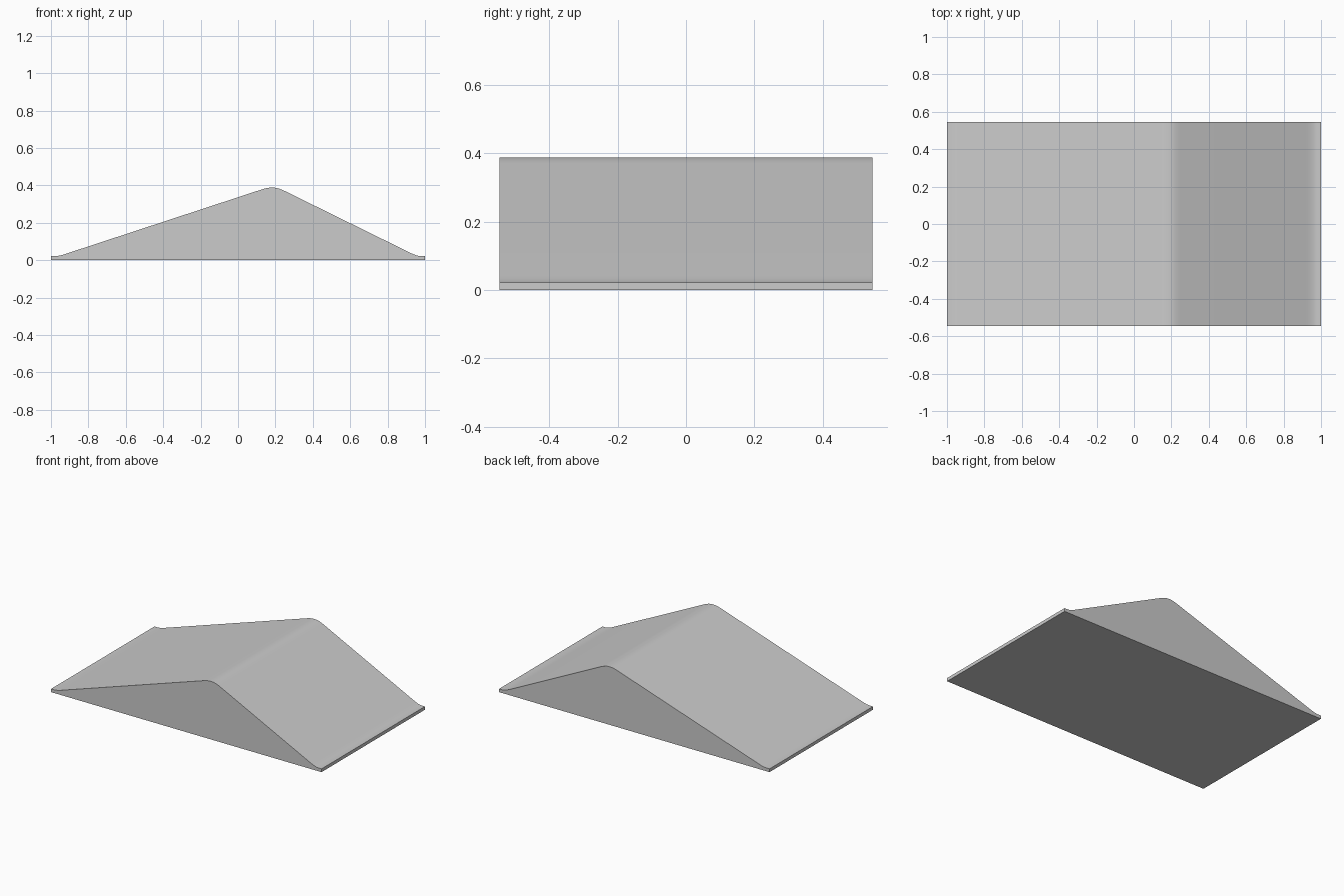
import bpy
import bmesh
from mathutils import Vector

cube = bpy.data.objects.get("Cube")
if cube:
    bpy.data.objects.remove(cube, do_unlink=True)

HALF_WIDTH = 0.546

# Plain grey material
grey = bpy.data.materials.new("plain grey")
grey.use_nodes = True
colour = (0.6, 0.6, 0.6, 1)
grey.diffuse_color = colour
grey.node_tree.nodes["Principled BSDF"].inputs["Base Color"].default_value = colour


def rounded(start, corner, end, steps=6):
    """Points along a soft curve that rounds off a corner."""
    a, b, c = Vector(start), Vector(corner), Vector(end)
    return [a.lerp(b, i / steps).lerp(b.lerp(c, i / steps), i / steps)
            for i in range(steps + 1)]


# Ramp outline: thin lips at both ends, long slope, rounded crest, short slope
outline = [Vector((-1, 0)), Vector((-1, 0.022))]
outline += rounded((-0.98, 0.022), (-0.958, 0.022), (-0.93, 0.031))
outline += rounded((0.12, 0.376), (0.156, 0.388), (0.175, 0.388), 4)
outline += rounded((0.19, 0.388), (0.213, 0.388), (0.25, 0.37), 4)
outline += rounded((0.92, 0.040), (0.957, 0.022), (0.975, 0.022))
outline += [Vector((1, 0.022)), Vector((1, 0))]

# Extrude the outline across the width
bm = bmesh.new()
side = bm.faces.new([bm.verts.new((p.x, -HALF_WIDTH, p.y)) for p in outline])
new = bmesh.ops.extrude_face_region(bm, geom=[side], use_keep_orig=True)
verts = [v for v in new["geom"] if isinstance(v, bmesh.types.BMVert)]
bmesh.ops.translate(bm, verts=verts, vec=(0, 2 * HALF_WIDTH, 0))
bmesh.ops.recalc_face_normals(bm, faces=bm.faces)

mesh = bpy.data.meshes.new("ramp")
bm.to_mesh(mesh)
bm.free()
mesh.materials.append(grey)
ramp = bpy.data.objects.new("ramp", mesh)
bpy.context.collection.objects.link(ramp)

# Smooth crest and toes, crisp sides
bpy.ops.object.select_all(action="DESELECT")
ramp.select_set(True)
bpy.context.view_layer.objects.active = ramp
bpy.ops.object.shade_smooth_by_angle(angle=0.6)
